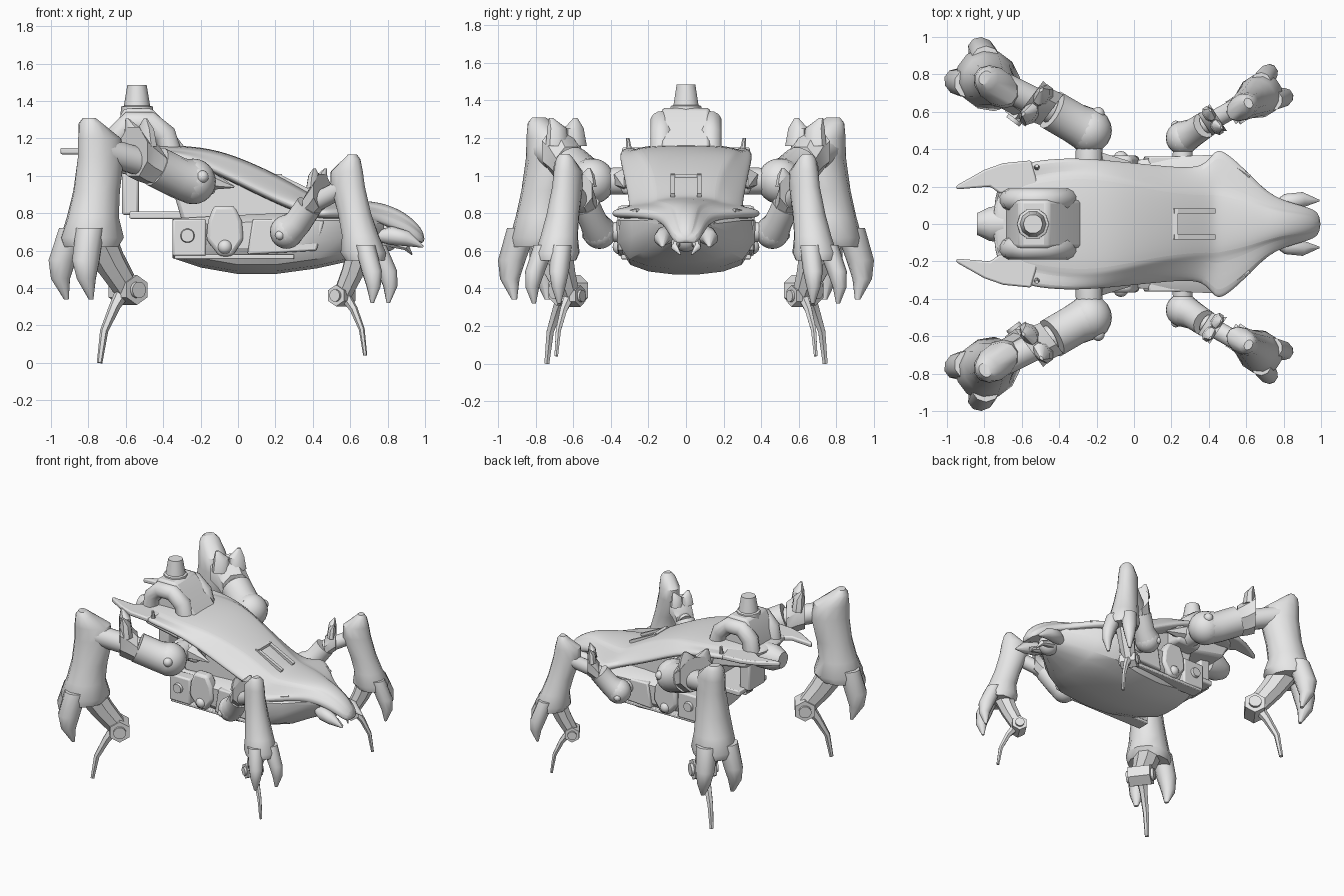
import bpy
import bmesh
import math
from mathutils import Vector

default_cube = bpy.data.objects.get("Cube")
if default_cube:
    bpy.data.objects.remove(default_cube, do_unlink=True)

# Single clay grey colour
grey = bpy.data.materials.new("light_grey")
grey.use_nodes = True
grey_colour = (0.8, 0.8, 0.8, 1)
grey.diffuse_color = grey_colour
grey.node_tree.nodes["Principled BSDF"].inputs["Base Color"].default_value = grey_colour


def finish(name, bm, mirror=False, bevel=0.0, subdivide=0, angle=40):
    """Turn a bmesh into a finished object, optionally mirrored left to right."""
    bmesh.ops.recalc_face_normals(bm, faces=bm.faces)
    mesh = bpy.data.meshes.new(name)
    bm.to_mesh(mesh)
    bm.free()
    mesh.materials.append(grey)
    mesh.shade_smooth()
    mesh.set_sharp_from_angle(angle=math.radians(angle))
    part = bpy.data.objects.new(name, mesh)
    bpy.context.collection.objects.link(part)
    if bevel:
        modifier = part.modifiers.new("Bevel", "BEVEL")
        modifier.width = bevel
        modifier.segments = 2
    if subdivide:
        modifier = part.modifiers.new("Subdivision", "SUBSURF")
        modifier.levels = modifier.render_levels = subdivide
    if mirror:
        modifier = part.modifiers.new("Mirror", "MIRROR")
        modifier.use_axis = (False, True, False)
        modifier.use_mirror_merge = False
    return part


def loft(name, rings, **options):
    """Skin closed rings of points and cap both ends."""
    bm = bmesh.new()
    loops = [[bm.verts.new(point) for point in ring] for ring in rings]
    count = len(loops[0])
    for lower, upper in zip(loops, loops[1:]):
        for i in range(count):
            j = (i + 1) % count
            bm.faces.new((lower[i], lower[j], upper[j], upper[i]))
    bm.faces.new(loops[0])
    bm.faces.new(loops[-1])
    return finish(name, bm, **options)


def oval(centre, side, up, sides):
    angles = [math.tau * (i + 0.5) / sides for i in range(sides)]
    return [centre + side * math.cos(a) + up * math.sin(a) for a in angles]


def tube(name, path, sides=16, **options):
    """Round tube through (x, y, z, radius) stations."""
    points = [Vector(station[:3]) for station in path]
    overall = (points[-1] - points[0]).normalized()
    reference = Vector((0, 0, 1)) if abs(overall.z) < 0.85 else Vector((1, 0, 0))
    rings = []
    for i, (point, station) in enumerate(zip(points, path)):
        tangent = points[min(i + 1, len(points) - 1)] - points[max(i - 1, 0)]
        side = tangent.cross(reference).normalized()
        up = side.cross(tangent).normalized()
        rings.append(oval(point, side * station[3], up * station[3], sides))
    return loft(name, rings, **options)


def prism(name, outline, low, high, axis="y", **options):
    """Extrude an x-z outline along y, or an x-y outline along z."""
    if axis == "y":
        rings = [[(a, depth, b) for a, b in outline] for depth in (low, high)]
    else:
        rings = [[(a, b, depth) for a, b in outline] for depth in (low, high)]
    return loft(name, rings, **options)


def box(name, x, y, z, **options):
    outline = [(x[0], z[0]), (x[1], z[0]), (x[1], z[1]), (x[0], z[1])]
    return prism(name, outline, y[0], y[1], **options)


def ball(name, centre, radius, **options):
    bm = bmesh.new()
    bmesh.ops.create_uvsphere(bm, u_segments=20, v_segments=12, radius=radius)
    bmesh.ops.translate(bm, vec=centre, verts=bm.verts)
    return finish(name, bm, **options)


def symmetric(x, half):
    """Full cross-section from the right half, listed top to bottom."""
    right = [(x, y, z) for y, z in half]
    return right + [(x, -y, z) for y, z in reversed(half)]


# Upper shell: x, crown half-width, crown height, rim half-width, rim height
shell_stations = [
    (-.76, .16, 1.15, .22, 1.14), (-.6, .24, 1.17, .345, 1.13), (-.3, .29, 1.165, .36, 1.11),
    (-.1, .26, 1.14, .34, 1.03), (.1, .21, 1.06, .32, .93), (.25, .185, .985, .305, .86),
    (.38, .175, .91, .31, .81), (.43, .18, .885, .4, .80), (.48, .17, .88, .4, .80),
    (.6, .14, .875, .29, .80), (.7, .1, .865, .18, .79), (.8, .07, .85, .125, .76),
    (.92, .055, .79, .095, .71), (1.0, .035, .70, .06, .65)]
loft("upper_shell", [symmetric(x, [
    (crown * .4, top), (crown * .95, top - .015), (crown, top - .03), (rim * .96, edge + .025),
    (rim, edge), (rim * .96, edge - .03), (rim * .5, edge - .03)])
    for x, crown, top, rim, edge in shell_stations], subdivide=2)
prism("tail_fin", [(-.95, .185), (-.95, .205), (-.8, .29), (-.7, .325), (-.55, .34), (-.5, .16),
                   (-.72, .165), (-.77, .2)], 1.115, 1.15, axis="z", mirror=True, bevel=.012)
tube("rim_antenna", [(-.52, .3, 1.12, .018), (-.52, .31, 1.2, .01)], sides=8, mirror=True)
tube("hood_vent", [(.5, .335, .81, .01), (.62, .255, .815, .01)], sides=6, mirror=True)

# Hatch frame set into the sloping back
tube("hatch_side", [(.21, .07, 1.0, .018), (.43, .07, .892, .018)], sides=4, mirror=True)
tube("hatch_end", [(.22, -.08, .995, .02), (.22, .08, .995, .02)], sides=4)

# Inner body, tail post and tail pod
prism("inner_body", [(-.4, 1.1), (-.3, .76), (.5, .7), (.5, .82), (.2, .9), (-.1, 1.07)],
      -.23, .23, bevel=.02)
prism("tail_block", [(-.72, 1.13), (-.66, 1.02), (-.3, .95), (-.2, 1.1)], -.2, .2, bevel=.02)
box("tail_post", (-.62, -.53), (-.1, .1), (.79, 1.08), bevel=.015)
box("tail_plate", (-.58, -.3), (-.17, .17), (.77, .81), bevel=.008)
tube("tail_pod", [(-.66, 0, 1.06, .1), (-.77, 0, 1.06, .095), (-.84, 0, 1.06, .06)], sides=12)

# Lower hull: x, half-width, bottom height, top height
hull_stations = [(-.35, .29, .56, .77), (-.2, .32, .51, .78), (0, .34, .475, .79),
                 (.2, .36, .475, .8), (.42, .37, .505, .8), (.58, .29, .54, .8), (.78, .12, .63, .78)]
loft("lower_hull", [symmetric(x, [
    (width * .8, top), (width, top - .04), (width * .99, bottom + .14),
    (width * .82, bottom + .05), (width * .55, bottom + .015), (width * .2, bottom)])
    for x, width, bottom, top in hull_stations], angle=30)

# Equipment along the hull sides
box("side_module", (-.35, -.17), (.26, .35), (.57, .77), mirror=True, bevel=.012)
tube("module_lamp", [(-.27, .34, .68, .04), (-.27, .37, .68, .034)], mirror=True)
prism("side_clamp", [(-.17, .66), (-.1, .57), (-.03, .57), (.03, .66), (.02, .76),
                     (-.02, .84), (-.13, .84), (-.16, .76)], .28, .365, mirror=True, bevel=.02)
ball("clamp_knob", (-.07, .35, .62), .04, mirror=True)
prism("side_panel", [(.05, .58), (.42, .6), (.46, .76), (.08, .77)], .31, .362, mirror=True, bevel=.01)
box("side_skirt", (-.34, .3), (.25, .345), (.555, .58), mirror=True, bevel=.006)

# Turret, arched pipes and chimney
prism("turret_core", [(-.69, 1.12), (-.66, 1.26), (-.61, 1.36), (-.46, 1.36), (-.39, 1.29),
                      (-.26, 1.12)], -.13, .13, bevel=.02)
tube("turret_arch", [(-.66, .13, 1.12, .062), (-.645, .13, 1.22, .062), (-.58, .13, 1.285, .062),
                     (-.47, .13, 1.285, .062), (-.39, .13, 1.22, .062), (-.36, .13, 1.12, .062)],
     sides=12, mirror=True)
tube("chimney", [(-.54, 0, 1.3, .09), (-.54, 0, 1.37, .085), (-.54, 0, 1.375, .07),
                 (-.54, 0, 1.485, .052)], sides=10)

# Mouth and mandibles below the hood
ball("mouth", (.79, 0, .67), .075)
tube("mandible", [(.74, .08, .68, .03), (.82, .115, .68, .05), (.9, .13, .665, .042),
                  (.99, .125, .62, .005)], sides=10, mirror=True)
tube("inner_fang", [(.8, .05, .65, .03), (.9, .06, .62, .02), (.93, .03, .58, .004)],
     sides=8, mirror=True)


def shin(prefix, foot, outward, spread, rise, lean):
    """Armoured shin, claws and spike, laid out around the tip of the foot."""
    out = Vector(outward).normalized()
    across = Vector((-out.y, out.x, 0))

    def place(u, v, w):
        shift = lean * max(w - .3, 0)
        return Vector(foot) + out * (u * spread + shift) + across * v * spread + Vector((0, 0, w * rise))

    def armour(part, stations, sides=12, **options):
        loft(prefix + part, [oval(place(u, v, w), out * a * spread, across * b * spread, sides)
                             for w, u, v, a, b in stations], mirror=True, **options)

    def rod(part, stations, sides=8):
        tube(prefix + part, [(*place(u, v, w), r * spread) for u, v, w, r in stations],
             sides=sides, mirror=True)

    armour("_shin_armour", [(1.31, .07, 0, .03, .04), (1.28, .06, 0, .06, .07), (1.2, 0, 0, .13, .095),
                            (1.1, -.01, 0, .14, .1), (.92, .02, 0, .13, .12), (.78, .045, 0, .14, .14),
                            (.67, .05, 0, .18, .16), (.62, .06, 0, .15, .15)])
    for number, side in enumerate((-1, 1)):
        armour(f"_claw_{number}", [(.72, .12, side * .075, .08, .08), (.55, .17, side * .105, .08, .07),
                                   (.45, .175, side * .115, .055, .05), (.34, .14, side * .11, .012, .015)],
               sides=10)
    rod("_ankle_link", [(.02, 0, .68, .1), (-.07, 0, .54, .085), (-.18, 0, .4, .07)])
    rod("_ankle_hub", [(-.19, -.08, .39, .08), (-.19, .08, .39, .08)], sides=6)
    rod("_ankle_bolt", [(-.19, -.1, .39, .045), (-.19, .1, .39, .045)], sides=12)
    rod("_foot_spike", [(-.17, 0, .4, .045), (-.1, 0, .3, .03), (-.03, 0, .17, .022), (0, 0, 0, .015)], sides=6)


def upper_leg(prefix, path, cuff, cuff_size, sleeve_end, sleeve, outward):
    """Hip ball, arm with a horned cuff, and sleeve leading to the shin."""
    x, y, z, radius = path[0]
    ball(prefix + "_hip", (x, y, z), radius, mirror=True)
    tube(prefix + "_hip_shaft", [(x, .3, z, radius * .6), (x, y - radius * .9, z, radius * .6),
                                 (x, y, z, radius * .45)], mirror=True)
    tube(prefix + "_arm", path, mirror=True)
    out = Vector(outward).normalized()
    across = Vector((-out.y, out.x, 0))
    lift = Vector((0, 0, cuff_size))
    rim = Vector(cuff)
    start = Vector(path[-1][:3])
    thickness = path[-1][3]
    # Flaring cuff, then a pair of flat horns standing on its rim
    loft(prefix + "_cuff", [
        oval(start, across * thickness, Vector((0, 0, thickness)), 8),
        oval(start.lerp(rim, .6), across * cuff_size * .85, lift, 8),
        oval(rim, across * cuff_size, lift * 1.05, 8)], mirror=True)
    for number, side in enumerate((-1, 1)):
        rings = [oval(rim + across * side * cuff_size * reach + lift * height - out * cuff_size * back,
                      out * cuff_size * deep, across * cuff_size * wide, 8)
                 for reach, height, back, deep, wide in (
                     (.45, .2, .35, .36, .5), (.42, .9, .3, .3, .42), (.6, 1.3, .15, .06, .1))]
        loft(f"{prefix}_cuff_horn_{number}", rings, mirror=True)
        ball(f"{prefix}_hip_stud_{number}", (x + side * radius * .4, y + radius * .75, z + side * radius * .2),
             radius * .28, mirror=True)
    tube(prefix + "_sleeve", [(*start, sleeve), (*sleeve_end, sleeve)], mirror=True)


# Large rear legs and smaller front legs
upper_leg("rear", [(-.24, .5, .97, .122), (-.32, .54, .99, .11), (-.44, .61, 1.05, .11)],
          (-.56, .665, 1.13), .135, (-.74, .76, 1.14), .075, (-.8, .6, 0))
shin("rear", (-.74, .74, 0), (-.8, .6, 0), 1, 1, 0)
upper_leg("front", [(.26, .46, .7, .09), (.32, .49, .75, .075), (.38, .53, .84, .072)],
          (.45, .57, .92), .092, (.61, .66, .96), .05, (.84, .54, 0))
shin("front", (.68, .69, .04), (.84, .54, 0), .72, .82, -.13)
box("rear_hip_mount", (-.33, -.12), (.18, .345), (.9, 1.03), mirror=True, bevel=.025)
tube("hip_fin", [(-.18, .33, .98, .06), (-.02, .33, .94, .005)], sides=6, mirror=True)
